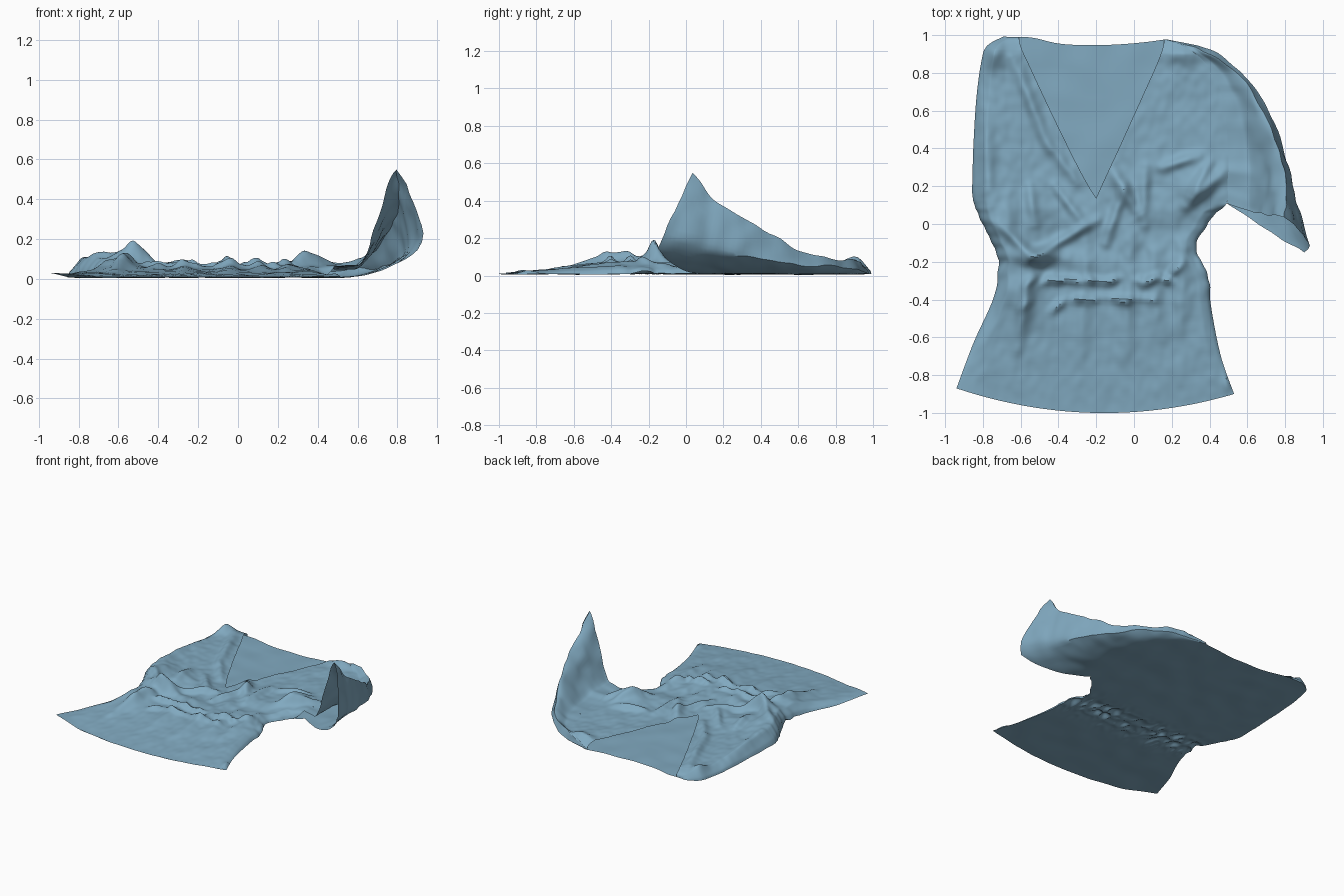
import bpy, bmesh, math, random
from mathutils import Vector, noise

if "Cube" in bpy.data.objects:
    bpy.data.objects.remove(bpy.data.objects["Cube"])

random.seed(4)
cloth = bpy.data.materials.new("blue_cloth")
cloth.diffuse_color = (0.22, 0.40, 0.53, 1)
cloth.use_nodes = True
cloth.node_tree.nodes["Principled BSDF"].inputs["Base Color"].default_value = cloth.diffuse_color


def smooth(a, b, x):
    t = max(0, min(1, (x - a) / (b - a)))
    return t * t * (3 - 2 * t)


def spline(rows, s):
    """Catmull-Rom through rows of numbers, s in 0..len-1."""
    i = min(int(s), len(rows) - 2)
    f = s - i
    p = [rows[max(0, min(len(rows) - 1, i + k))] for k in (-1, 0, 1, 2)]
    return [0.5 * (2*b + (c - a)*f + (2*a - 5*b + 4*c - d)*f*f + (3*b - a - 3*c + d)*f**3)
            for a, b, c, d in zip(*p)]


# Body rows: left x, left y, right x, right y, downward bow of the row
BODY = [(-.94, -.87, .53, -.9, -.115), (-.85, -.63, .46, -.7, -.06), (-.74, -.38, .41, -.45, -.02),
        (-.72, -.2, .39, -.27, 0), (-.77, -.06, .33, -.12, 0), (-.83, .06, .41, .03, 0),
        (-.855, .15, .49, .11, 0), (-.855, .25, .495, .22, 0), (-.85, .42, .5, .35, 0),
        (-.835, .66, .48, .6, 0), (-.81, .85, .42, .8, 0), (-.78, .94, .3, .92, -.01),
        (-.69, .99, .17, .978, -.037)]

# Sleeve rows: outer edge x, y, z and ridge x, y, z (inner edge is the body's)
SLEEVE = [(.90, -.155, .14, .8, .04, .55), (.84, .09, .12, .805, .15, .41), (.81, .33, .10, .78, .35, .28),
          (.715, .6, .06, .68, .6, .14), (.58, .79, .05, .55, .79, .09),
          (.4, .925, .03, .37, .915, .08), (.17, .978, .012, .17, .978, .014)]

# Broad swells: x, y, radius x, radius y, height
SWELLS = [(-.70, -.02, .16, .22, .065), (-.5, -.17, .11, .045, .075), (.34, .2, .12, .10, .045),
          (-.74, .9, .06, .07, .05), (.25, .9, .10, .05, .03), (.5, -.85, .03, .06, .04),
          (-.3, .02, .10, .08, .02), (-.6, -.36, .10, .12, .04), (-.75, .4, .12, .3, .02)]

# Creases: start x, y, end x, y, width, height
CREASES = [(-.64, .88, -.45, .4, .035, .035), (-.8, .6, -.76, .1, .04, .025), (-.2, .02, -.57, -.2, .028, .035),
           (-.12, .3, .02, .05, .035, .04), (.06, .3, .05, .0, .03, .03), (.15, .3, .34, .36, .03, .035),
           (.28, .1, .48, .28, .035, .04), (.3, .15, .4, .32, .03, .035), (-.05, .2, -.15, -.1, .03, .03),
           (-.62, -.65, -.54, -.2, .04, .035), (-.02, -.1, -.04, -.7, .04, .022), (.1, -.1, .12, -.6, .04, .02),
           (-.25, -.1, -.28, -.7, .04, .02), (.25, -.1, .25, -.55, .04, .02), (-.72, .0, -.5, -.2, .03, .035),
           (-.55, .2, -.53, .0, .03, .03), (-.42, .2, -.28, .02, .03, .03), (-.45, .42, -.3, .22, .03, .025)]
# Small puckers along the waist seam
for k in range(18):
    x, y = -.56 + .045*k + random.uniform(-.03, .03), random.choice((-.43, -.4, -.3, -.24))
    a, l = random.uniform(-.3, .9), random.uniform(.02, .05)
    CREASES.append((x - l*math.cos(a), y - l*math.sin(a), x + l*math.cos(a), y + l*math.sin(a),
                    .023, random.uniform(.015, .035)))


def front_height(x, y):
    z = .018 + .034 * smooth(-.98, -.35, y)
    for cx, cy, rx, ry, h in SWELLS:
        z += h * math.exp(-((x - cx)/rx)**2 - ((y - cy)/ry)**2)
    for x0, y0, x1, y1, w, h in CREASES:
        dx, dy = x1 - x0, y1 - y0
        t = max(0, min(1, ((x - x0)*dx + (y - y0)*dy) / (dx*dx + dy*dy)))
        d = math.hypot(x - x0 - t*dx, y - y0 - t*dy) / w
        z += h * math.exp(-d*d) * (.45 + .55 * math.sin(math.pi * t))
    waist = math.exp(-((y + .1)/.3)**2)
    return z + (.007 + .012*waist) * noise.noise((x*9, y*7, 2)) + .004 * noise.noise((x*22, y*18, 4))


def back_height(x, y):
    waist = math.exp(-((y + .22)/.12)**2)
    return (.008 + .006*noise.noise((x*6, y*6, 7)) + .045*waist*abs(noise.noise((x*16, y*10, 3)))
            + .022 * smooth(-.7, -.95, x) * smooth(-.6, -.85, y) )


def body_point(s, u):
    lx, ly, rx, ry, bow = spline(BODY, s)
    corner = .02 * math.exp(-((u - .17)/.12)**2) * smooth(10.5, 12, s)
    jig = .012 * noise.noise((u*3, s*2.5, 5)) * smooth(2, 3, s) * (1 - smooth(5, 6, s))
    return lx + (rx - lx)*u + jig, ly + (ry - ly)*u + bow*4*u*(1 - u) + corner


def panel(bm, rows, flip):
    vs = [[bm.verts.new(p) for p in r] for r in rows]
    for a, b in zip(vs, vs[1:]):
        for i in range(len(a) - 1):
            q = (a[i], a[i+1], b[i+1], b[i])
            bm.faces.new(q[::-1] if flip else q)


def finish(bm, name):
    bmesh.ops.remove_doubles(bm, verts=bm.verts, dist=.0006)
    me = bpy.data.meshes.new(name)
    bm.to_mesh(me)
    bm.free()
    me.materials.append(cloth)
    ob = bpy.data.objects.new(name, me)
    bpy.context.collection.objects.link(ob)
    bpy.ops.object.select_all(action='DESELECT')
    ob.select_set(True)
    bpy.context.view_layer.objects.active = ob
    bpy.ops.object.shade_smooth_by_angle(angle=math.radians(40))


def front_point(s, u):
    """Front panel, pinched to the back along hem, side seams and shoulders."""
    x, y = body_point(s, u)
    left = math.sqrt(min(1, u / .05))
    right = math.sqrt(min(1, (1 - u) / .05))
    right += (1 - right) * smooth(5.2, 6, s)
    top = math.sqrt(max(0, min(1, (12 - s) / 1.2)))
    hem = .35 + .65 * smooth(0, .6, s)
    b = back_height(x, y)
    return x, y, b + max(.004, front_height(x, y) - b) * left * right * top * hem


def neck(s):
    """Neckline position across the row: left edge and right edge."""
    y = body_point(s, .45)[1]
    x1 = body_point(s, 1)[0]
    xl = body_point(s, 0)[0]
    k = max(0, (y - .14) / .83)
    a = -.2 - .42*k**.9
    b = -.2 + .37*k
    return (a - xl)/(x1 - xl), min(1, (b - xl)/(x1 - xl))


ROWS, COLS = 170, 130
S = [12 * i / ROWS for i in range(ROWS + 1)]

# Back panel
bm = bmesh.new()
panel(bm, [[(*body_point(s, i/COLS), back_height(*body_point(s, i/COLS))) for i in range(COLS + 1)]
           for s in S], True)
finish(bm, "back_panel")

# Two front panels meeting below the open V neckline
bm = bmesh.new()
H = COLS // 2
panel(bm, [[front_point(s, neck(s)[0]*i/H) for i in range(H + 1)] for s in S], False)
panel(bm, [[front_point(s, neck(s)[1] + (1 - neck(s)[1])*i/H) for i in range(H + 1)] for s in S], False)
finish(bm, "wrap_front")

# Raised sleeve: underside, outer wall up to the ridge, steep inner slope
bm = bmesh.new()
rows = []
for j in range(61):
    s = j / 10
    ox, oy, oz, rx, ry, rz = spline(SLEEVE, s)
    ix, iy = body_point(6 + s, 1)
    zb, zf = back_height(ix, iy), front_point(6 + s, 1)[2]
    r = []
    for i in range(15):
        t = i / 14
        r.append((ix + (ox - ix)*t, iy + (oy - iy)*t, zb + (oz - zb)*t**2.4))
    for i in range(1, 11):
        t = i / 10
        bulge = .055 * (1 - smooth(0, 2.5, s)) * t**.6 * (1 - t)**1.2 * 3
        r.append((ox + (rx - ox)*t + bulge, oy + (ry - oy)*t, oz + (rz - oz)*t))
    for i in range(1, 25):
        t = 1 - i / 24
        r.append((ix + (rx - ix)*t, iy + (ry - iy)*t - .05*t*(1 - t)*(1 - smooth(0, 1.5, s)),
                  zf + (rz - zf)*smooth(.33, 1.04, t)))
    wob = smooth(0, 1, 6 - s)
    rows.append([Vector(p) + noise.noise_vector(Vector(p)*10) * .014 * wob *
                 math.sin(math.pi*k/(len(r) - 1)) for k, p in enumerate(r)])
panel(bm, rows, True)
bm.normal_update()
# Make the outer wall face away from the body
wall = [f for f in bm.faces if f.calc_center_median().x > .8]
if sum(f.normal.x for f in wall) < 0:
    bmesh.ops.reverse_faces(bm, faces=bm.faces)
finish(bm, "raised_sleeve")
